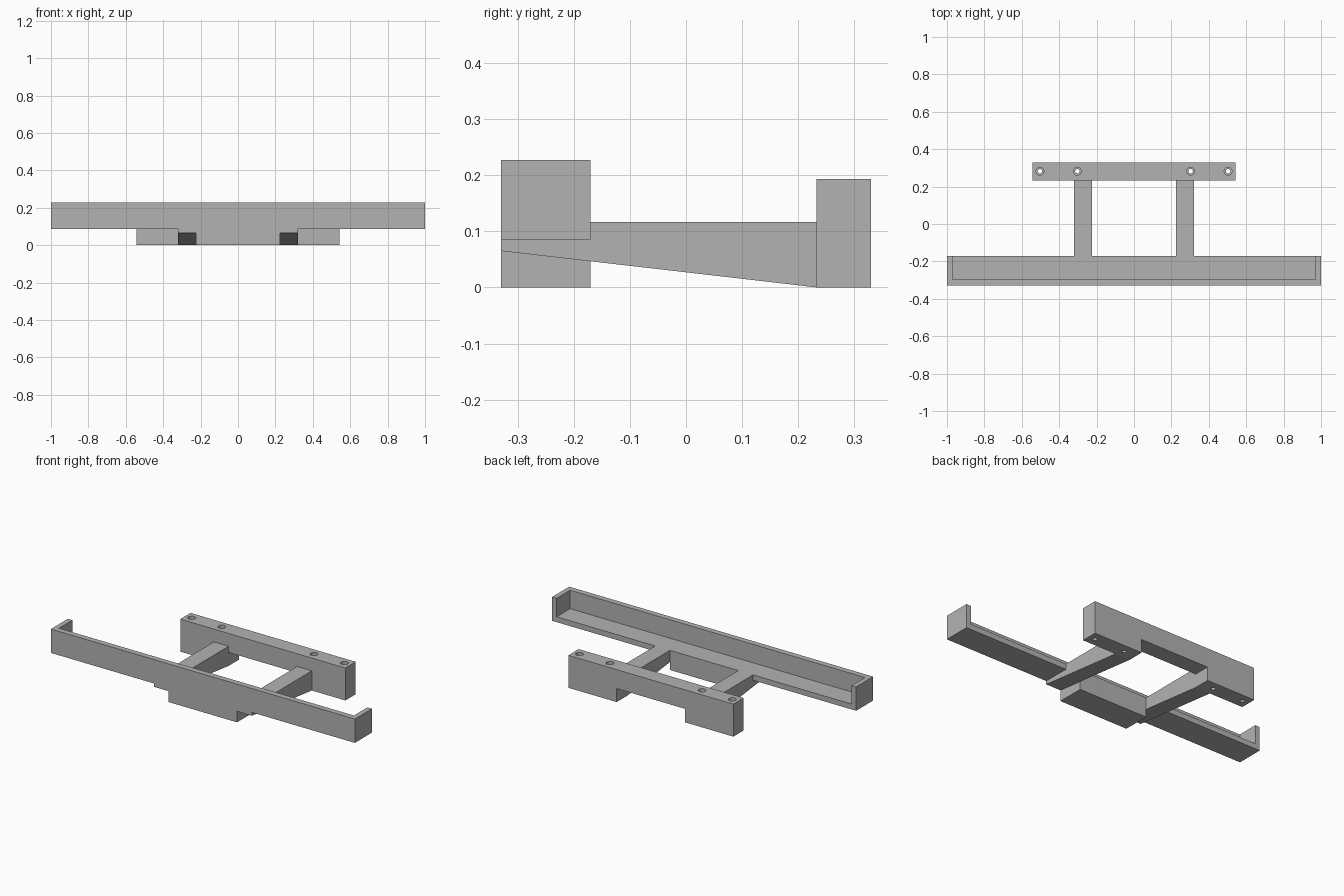
import bpy
import bmesh
from mathutils import Vector

cube = bpy.data.objects.get("Cube")
if cube:
    bpy.data.objects.remove(cube, do_unlink=True)

grey = bpy.data.materials.new("plain grey")
grey.use_nodes = True
colour = (0.45, 0.45, 0.45, 1)
grey.diffuse_color = colour
grey.node_tree.nodes["Principled BSDF"].inputs["Base Color"].default_value = colour


def add_object(name, bm):
    bmesh.ops.recalc_face_normals(bm, faces=bm.faces)
    mesh = bpy.data.meshes.new(name)
    bm.to_mesh(mesh)
    bm.free()
    mesh.materials.append(grey)
    obj = bpy.data.objects.new(name, mesh)
    bpy.context.collection.objects.link(obj)
    return obj


def extrude(name, profile, axis, start, end):
    """Sweep a (side, z) profile along the x or y axis."""
    bm = bmesh.new()
    if axis == "x":
        points = [(start, a, z) for a, z in profile]
        step = Vector((end - start, 0, 0))
    else:
        points = [(a, start, z) for a, z in profile]
        step = Vector((0, end - start, 0))
    face = bm.faces.new([bm.verts.new(p) for p in points])
    swept = bmesh.ops.extrude_face_region(bm, geom=[face])["geom"]
    verts = [v for v in swept if isinstance(v, bmesh.types.BMVert)]
    bmesh.ops.translate(bm, verts=verts, vec=step)
    return add_object(name, bm)


def rectangle(a0, a1, z0, z1):
    return [(a0, z0), (a1, z0), (a1, z1), (a0, z1)]


# Shared dimensions
FRONT, TRAY_BACK, BAR_FRONT, BACK = -0.33, -0.17, 0.233, 0.33
TRAY_BASE, FLOOR, TRAY_TOP = 0.085, 0.117, 0.227
ARM_IN, ARM_OUT = 0.225, 0.322
BAR_END, BAR_TOP, NOTCH = 0.543, 0.193, 0.08
INNER_END = 0.97

# Front tray: floor and front wall, closed by two end walls
extrude("front_tray", [(FRONT, TRAY_BASE), (TRAY_BACK, TRAY_BASE),
                       (TRAY_BACK, FLOOR), (-0.296, FLOOR),
                       (-0.296, TRAY_TOP), (FRONT, TRAY_TOP)],
        "x", -INNER_END, INNER_END)
end_profile = rectangle(FRONT, TRAY_BACK, TRAY_BASE, TRAY_TOP)

# Tapered arms, stepped to sit under the tray
arm_profile = [(FRONT, 0.065), (BAR_FRONT, 0), (BAR_FRONT, FLOOR),
               (TRAY_BACK, FLOOR), (TRAY_BACK, TRAY_BASE), (FRONT, TRAY_BASE)]

for side, s in (("left", 1), ("right", -1)):
    extrude(side + "_tray_end", end_profile, "x", s * INNER_END, s)
    extrude(side + "_arm", arm_profile, "x", s * ARM_IN, s * ARM_OUT)

# Block below the middle of the tray
extrude("centre_block", rectangle(FRONT, TRAY_BACK, 0, TRAY_BASE),
        "x", -ARM_IN, ARM_IN)

# Rear bar with a notch under its middle
rear_bar = extrude("rear_bar", [(-BAR_END, 0), (-ARM_IN, 0), (-ARM_IN, NOTCH),
                                (ARM_IN, NOTCH), (ARM_IN, 0), (BAR_END, 0),
                                (BAR_END, BAR_TOP), (-BAR_END, BAR_TOP)],
                   "y", BAR_FRONT, BACK)


# Counterbored screw holes through the rear bar
def cut_holes(name, radius, z0, z1):
    bm = bmesh.new()
    for x in (-0.503, -0.303, 0.303, 0.503):
        made = bmesh.ops.create_cone(bm, cap_ends=True, segments=24,
                                     radius1=radius, radius2=radius, depth=z1 - z0)
        bmesh.ops.translate(bm, verts=made["verts"], vec=(x, 0.282, (z0 + z1) / 2))
    cutter = add_object(name, bm)
    cutter.hide_render = True
    cutter.hide_set(True)
    cut = rear_bar.modifiers.new(name, "BOOLEAN")
    cut.operation = "DIFFERENCE"
    cut.solver = "EXACT"
    cut.object = cutter


cut_holes("screw_hole_cutter", 0.012, -0.1, 0.3)
cut_holes("screw_head_cutter", 0.021, 0.1, 0.3)
